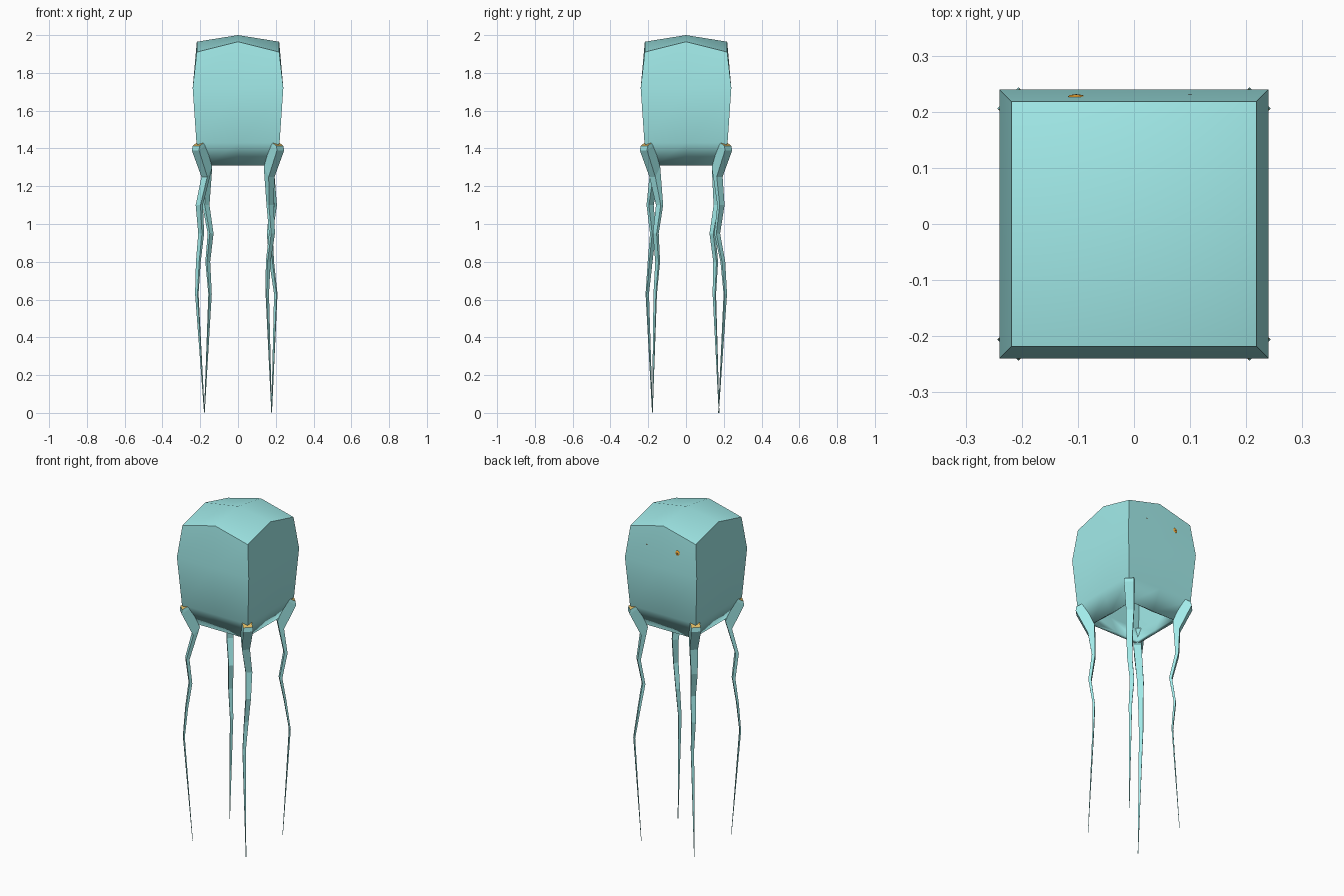
import bpy, bmesh
from math import sqrt
from mathutils import Vector

if "Cube" in bpy.data.objects:
    bpy.data.objects.remove(bpy.data.objects["Cube"])


def material(name, rgb):
    m = bpy.data.materials.new(name)
    m.diffuse_color = (*rgb, 1)
    m.use_nodes = True
    m.node_tree.nodes["Principled BSDF"].inputs["Base Color"].default_value = m.diffuse_color
    return m


AQUA = material("aqua", (0.36, 0.83, 0.82))
GOLD = material("gold", (0.75, 0.5, 0.13))
ORANGE = material("orange", (0.8, 0.35, 0.03))
DARK = material("dark", (0.1, 0.07, 0.04))


def finish(bm, name, mats, smooth=None):
    bmesh.ops.recalc_face_normals(bm, faces=bm.faces)
    mesh = bpy.data.meshes.new(name)
    bm.to_mesh(mesh)
    bm.free()
    ob = bpy.data.objects.new(name, mesh)
    bpy.context.collection.objects.link(ob)
    for m in mats:
        mesh.materials.append(m)
    if smooth:
        bpy.ops.object.select_all(action='DESELECT')
        bpy.context.view_layer.objects.active = ob
        ob.select_set(True)
        bpy.ops.object.shade_smooth_by_angle(angle=smooth)
    return ob


def bridge(bm, rings):
    for a, b in zip(rings, rings[1:]):
        n = len(a)
        for i in range(n):
            bm.faces.new((a[i], a[(i + 1) % n], b[(i + 1) % n], b[i]))


# Bell: square rings of eight points, domed on top and open underneath
SQUARE = [(-1, -1), (0, -1), (1, -1), (1, 0), (1, 1), (0, 1), (-1, 1), (-1, 0)]
bm = bmesh.new()
rings = []
for half, z, rise in [(0.165, 1.31, 0), (0.22, 1.43, 0), (0.24, 1.72, 0), (0.218, 1.91, 0.055)]:
    rings.append([bm.verts.new((half * x, half * y, z + (rise if x * y == 0 else 0)))
                  for x, y in SQUARE])
bridge(bm, rings)
apex = bm.verts.new((0, 0, 2))
top = rings[-1]
for i in range(0, 8, 2):
    bm.faces.new((apex, top[i - 1], top[i], top[i + 1]))
bell = finish(bm, "bell", [AQUA], 0.65)
shell = bell.modifiers.new("wall", 'SOLIDIFY')
shell.thickness = 0.02
shell.offset = -1

# Tentacles: flat four-sided tubes that hang from a lobe on each bell corner
LOBE = [((0.275, 1.435), (0.315, 1.413), 0.026),   # inner (r, z), outer (r, z), half width
        ((0.268, 1.42), (0.318, 1.388), 0.027),
        ((0.215, 1.30), (0.252, 1.25), 0.022)]
LEVELS = [(1.10, 0.009, 0.018), (0.95, 0.008, 0.014), (0.80, 0.006, 0.012),
          (0.63, 0.004, 0.009), (0.0, 0.001, 0.0015)]  # z, half depth, half width


def tentacle(name, sx, sy, path):
    out = Vector((sx, sy, 0)) / sqrt(2)
    side = Vector((-out.y, out.x, 0))
    up = Vector((0, 0, 1))
    bm = bmesh.new()
    rings = []
    for inner, outer, w in LOBE:
        pi, po = (out * r + up * z for r, z in (inner, outer))
        rings.append([bm.verts.new(p) for p in
                      (pi - side * w, pi + side * w, po + side * w, po - side * w)])
    for (x, y), (z, d, w) in zip(path, LEVELS):
        c = Vector((sx * x, sy * y, z))
        rings.append([bm.verts.new(c + out * a * d + side * b * w)
                      for a, b in ((-1, -1), (-1, 1), (1, 1), (1, -1))])
    bridge(bm, rings)
    bm.faces.new(rings[0]).material_index = 1
    bm.faces.new(rings[-1])
    finish(bm, name, [AQUA, GOLD])


tentacle("front_left_tentacle", -1, -1,
         [(0.205, 0.19), (0.195, 0.175), (0.21, 0.19), (0.218, 0.205), (0.178, 0.178)])
tentacle("front_right_tentacle", 1, -1,
         [(0.17, 0.14), (0.18, 0.16), (0.16, 0.15), (0.155, 0.163), (0.178, 0.178)])
tentacle("back_right_tentacle", 1, 1,
         [(0.187, 0.185), (0.168, 0.165), (0.178, 0.195), (0.2, 0.208), (0.178, 0.172)])
tentacle("back_left_tentacle", -1, 1,
         [(0.17, 0.165), (0.145, 0.14), (0.16, 0.157), (0.148, 0.15), (0.178, 0.175)])


# Eyes: small orange beads with dark pupils on the back of the bell
def bead(name, x, y, r, mat):
    bm = bmesh.new()
    bmesh.ops.create_uvsphere(bm, u_segments=8, v_segments=6, radius=r)
    bmesh.ops.scale(bm, vec=(1, 0.3, 1), verts=bm.verts)
    bmesh.ops.translate(bm, vec=(x, y, 1.83), verts=bm.verts)
    finish(bm, name, [mat], 0.6)


for side, x, r in (("left", -0.103, 0.016), ("right", 0.1, 0.012)):
    bead(side + "_eye", x, 0.2265, r, ORANGE)
    bead(side + "_pupil", x, 0.229, r * 0.5, DARK)
